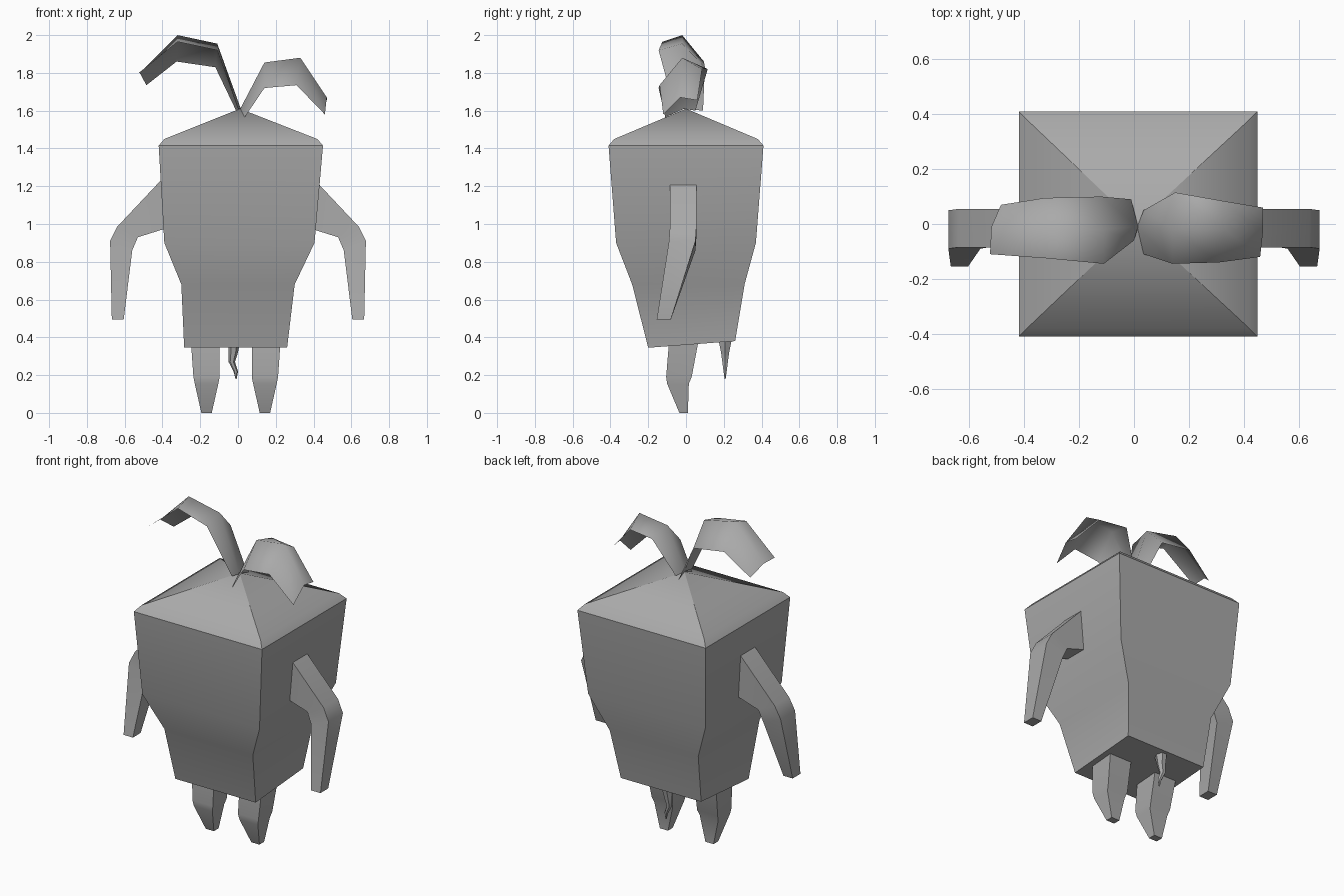
import bpy, math

cube = bpy.data.objects.get("Cube")
if cube:
    bpy.data.objects.remove(cube, do_unlink=True)

grey = bpy.data.materials.new("plain grey")
grey.use_nodes = True
COLOUR = (0.4, 0.4, 0.4, 1)
grey.diffuse_color = COLOUR
grey.node_tree.nodes["Principled BSDF"].inputs["Base Color"].default_value = COLOUR


def loft(name, rings, angle, closed=True, flip=False):
    """Skin matching rings of points; closed rings also get end caps."""
    n = len(rings[0])
    verts = [p for ring in rings for p in ring]
    faces = []
    for r in range(len(rings) - 1):
        for i in range(n if closed else n - 1):
            j = (i + 1) % n
            faces.append((r * n + i, r * n + j, (r + 1) * n + j, (r + 1) * n + i))
    if closed:
        faces.append(tuple(reversed(range(n))))
        faces.append(tuple(range(len(verts) - n, len(verts))))
    if flip:
        faces = [f[::-1] for f in faces]
    mesh = bpy.data.meshes.new(name)
    mesh.from_pydata(verts, [], faces)
    mesh.update()
    mesh.materials.append(grey)
    obj = bpy.data.objects.new(name, mesh)
    bpy.context.collection.objects.link(obj)
    bpy.ops.object.select_all(action='DESELECT')
    obj.select_set(True)
    bpy.context.view_layer.objects.active = obj
    bpy.ops.object.shade_smooth_by_angle(angle=math.radians(angle))
    return obj


def rect(x0, x1, y0, y1, z, zb=None):
    """Counter-clockwise rectangle; zb is the height of its back edge."""
    zb = z if zb is None else zb
    return [(x0, y0, z), (x1, y0, z), (x1, y1, zb), (x0, y1, zb)]


def mirrored(ring, axis=0.0):
    return [(2 * axis - x, y, z) for x, y, z in ring]


# Tapered body with a rounded brim and a pyramid roof
loft("body", [
    rect(-0.285, 0.26, -0.20, 0.26, 0.345, 0.38),
    rect(-0.30, 0.30, -0.285, 0.31, 0.68),
    rect(-0.39, 0.405, -0.37, 0.37, 0.90),
    rect(-0.42, 0.45, -0.41, 0.41, 1.415),
    rect(-0.39, 0.42, -0.38, 0.38, 1.45),
    rect(0.009, 0.011, -0.001, 0.001, 1.61)], 30)

# Arms: (outer x, outer z, inner x, inner z, front y, back y)
arm = []
for xo, zo, xi, zi, yf, yb in [
        (0.40, 1.24, 0.37, 0.98, -0.085, 0.055),
        (0.64, 0.985, 0.53, 0.93, -0.085, 0.055),
        (0.677, 0.91, 0.56, 0.86, -0.09, 0.05),
        (0.668, 0.495, 0.605, 0.495, -0.155, -0.08)]:
    arm.append([(xo, yf, zo), (xo, yb, zo), (xi, yb, zi), (xi, yf, zi)])
loft("left_arm", arm, 45)
loft("right_arm", [mirrored(r) for r in arm], 45, flip=True)

# Legs tapering to small feet
leg = [rect(0.115, 0.17, -0.035, 0.01, 0),
       rect(0.08, 0.205, -0.10, 0.015, 0.155),
       rect(0.073, 0.212, -0.105, 0.03, 0.19),
       rect(0.075, 0.225, -0.09, 0.065, 0.375)]
loft("left_leg", leg, 40)
loft("right_leg", [mirrored(r, -0.012) for r in leg], 40, flip=True)

# Small curled tail: (x, z, half width, half depth)
tail = []
for x, z, w, d in [(-0.010, 0.18, 0.003, 0.003), (-0.012, 0.22, 0.012, 0.01),
                   (-0.033, 0.27, 0.017, 0.017), (-0.025, 0.32, 0.025, 0.025),
                   (-0.02, 0.385, 0.032, 0.04)]:
    tail.append([(x + w * math.cos(a), 0.207 + d * math.sin(a), z)
                 for a in (math.tau * k / 6 for k in range(6))])
loft("tail", tail, 50)

# Drooping leaf sheets: each ring runs front edge, crown, back edge
loft("left_leaf", [
    [(0.035, -0.11, 1.565), (0.012, -0.01, 1.61), (0.035, 0.05, 1.60)],
    [(0.14, -0.145, 1.72), (0.14, -0.02, 1.855), (0.15, 0.115, 1.82)],
    [(0.31, -0.14, 1.735), (0.33, -0.02, 1.88), (0.32, 0.085, 1.82)],
    [(0.46, -0.12, 1.58), (0.47, -0.03, 1.67), (0.47, 0.06, 1.655)]],
    75, closed=False, flip=True)
loft("right_leaf", [
    [(0.0, -0.06, 1.61), (0.015, -0.01, 1.61), (-0.01, 0.09, 1.60)],
    [(-0.11, -0.145, 1.92), (-0.11, -0.02, 1.955), (-0.12, 0.10, 1.83)],
    [(-0.32, -0.125, 1.965), (-0.32, -0.02, 2.0), (-0.325, 0.095, 1.86)],
    [(-0.525, -0.11, 1.80), (-0.52, -0.01, 1.80), (-0.485, 0.07, 1.735)]],
    75, closed=False)
